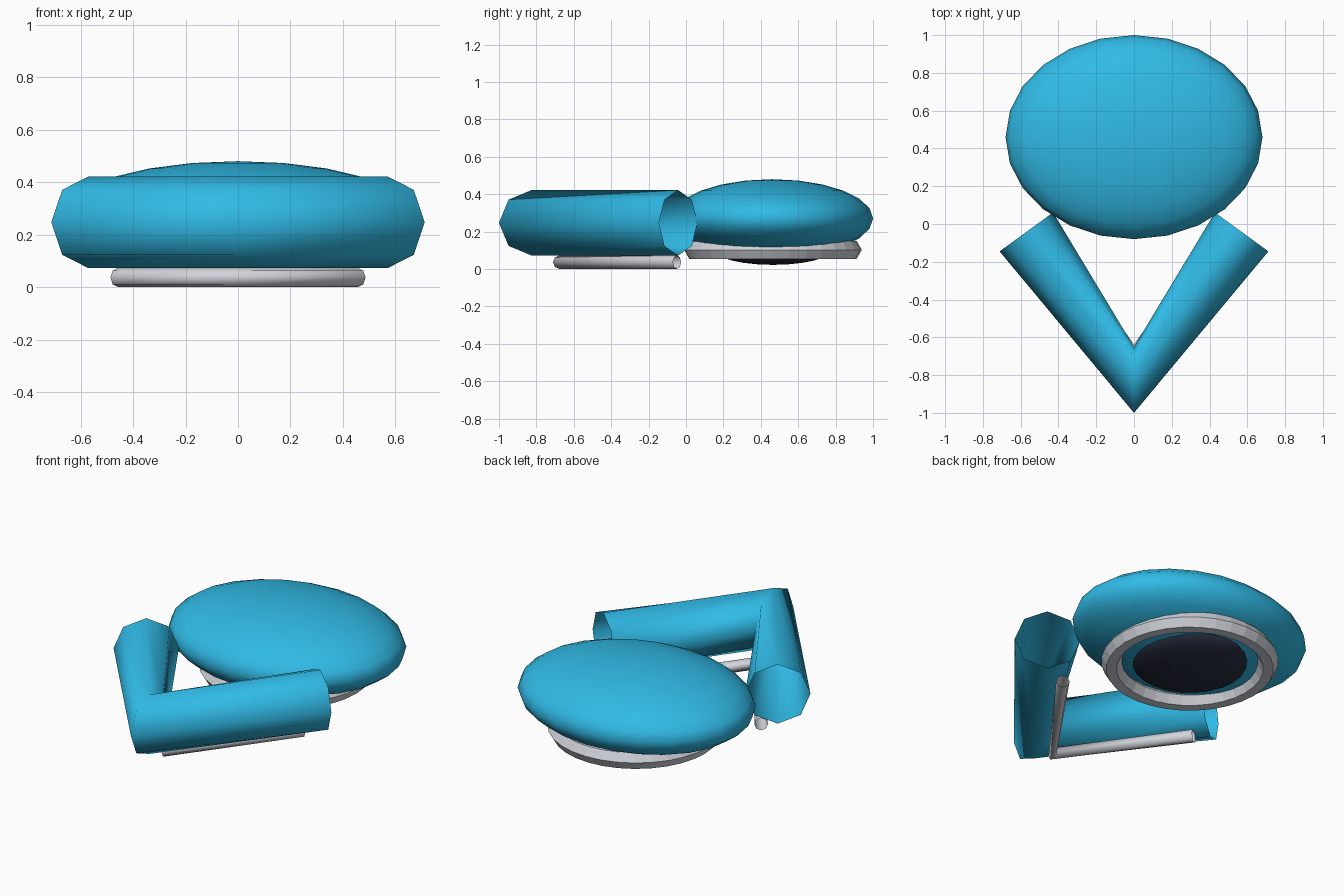
import bpy, bmesh, math
from mathutils import Vector, Matrix

if "Cube" in bpy.data.objects:
    bpy.data.objects.remove(bpy.data.objects["Cube"])


def material(name, rgb):
    m = bpy.data.materials.new(name)
    m.diffuse_color = (*rgb, 1)
    m.use_nodes = True
    m.node_tree.nodes["Principled BSDF"].inputs["Base Color"].default_value = m.diffuse_color
    return m


BLUE = material("sky blue", (0.03, 0.49, 0.79))
GREY = material("light grey", (0.64, 0.66, 0.71))
DARK = material("dark navy", (0.020, 0.027, 0.050))


def finish(name, bm, mat, angle):
    bmesh.ops.recalc_face_normals(bm, faces=bm.faces)
    me = bpy.data.meshes.new(name)
    bm.to_mesh(me)
    bm.free()
    me.materials.append(mat)
    ob = bpy.data.objects.new(name, me)
    bpy.context.collection.objects.link(ob)
    bpy.ops.object.select_all(action='DESELECT')
    ob.select_set(True)
    bpy.context.view_layer.objects.active = ob
    bpy.ops.object.shade_smooth_by_angle(angle=math.radians(angle))
    return ob


def ellipsoid(name, centre, radii, mat):
    bm = bmesh.new()
    bmesh.ops.create_uvsphere(bm, u_segments=24, v_segments=12, radius=1)
    bm.transform(Matrix.Translation(centre) @ Matrix.Diagonal((*radii, 1)))
    return finish(name, bm, mat, 80)


def v_tube(name, end_x, end_y, tip_y, z, radius, mat, sides=8):
    """Open-ended octagonal tube bent into a V, with its tip at the front."""
    path = [Vector((-end_x, end_y, z)), Vector((0, tip_y, z)), Vector((end_x, end_y, z))]
    d1 = (path[1] - path[0]).normalized()
    d2 = (path[2] - path[1]).normalized()
    bm = bmesh.new()
    rings = []
    for p, d in zip(path, (d1, (d1 + d2).normalized(), d2)):
        side = Vector((d.y, -d.x, 0))
        angles = [2 * math.pi * i / sides for i in range(sides)]
        rings.append([bm.verts.new(p + radius * (side * math.cos(a)
                      + Vector((0, 0, math.sin(a))))) for a in angles])
    for a, b in zip(rings, rings[1:]):
        for i in range(sides):
            j = (i + 1) % sides
            bm.faces.new((a[i], a[j], b[j], b[i]))
    return finish(name, bm, mat, 170)


def hex_ring(name, centre, major, minor, mat, segments=32):
    """Ring with a six-sided cross-section."""
    bm = bmesh.new()
    profile = [bm.verts.new((major + minor * math.cos(math.pi * i / 3), 0,
                             minor * math.sin(math.pi * i / 3))) for i in range(6)]
    edges = [bm.edges.new((profile[i], profile[(i + 1) % 6])) for i in range(6)]
    bmesh.ops.spin(bm, geom=profile + edges, cent=(0, 0, 0), axis=(0, 0, 1),
                   angle=2 * math.pi, steps=segments, use_duplicate=False)
    bmesh.ops.remove_doubles(bm, verts=bm.verts, dist=1e-4)
    bm.transform(Matrix.Translation(centre))
    return finish(name, bm, mat, 5)


# Rear saucer
ellipsoid("saucer_body", (0, 0.46, 0.27), (0.68, 0.54, 0.21), BLUE)
# Rim and dark dome underneath the saucer
hex_ring("underside_rim", (0, 0.465, 0.102), 0.42, 0.055, GREY)
ellipsoid("underside_dome", (0, 0.465, 0.102), (0.312, 0.312, 0.08), DARK)
# Front V-shaped hull and the thin rail beneath it
v_tube("front_hull", 0.57, -0.042, -0.825, 0.247, 0.175, BLUE)
v_tube("lower_rail", 0.457, -0.048, -0.675, 0.0365, 0.0365, GREY)
